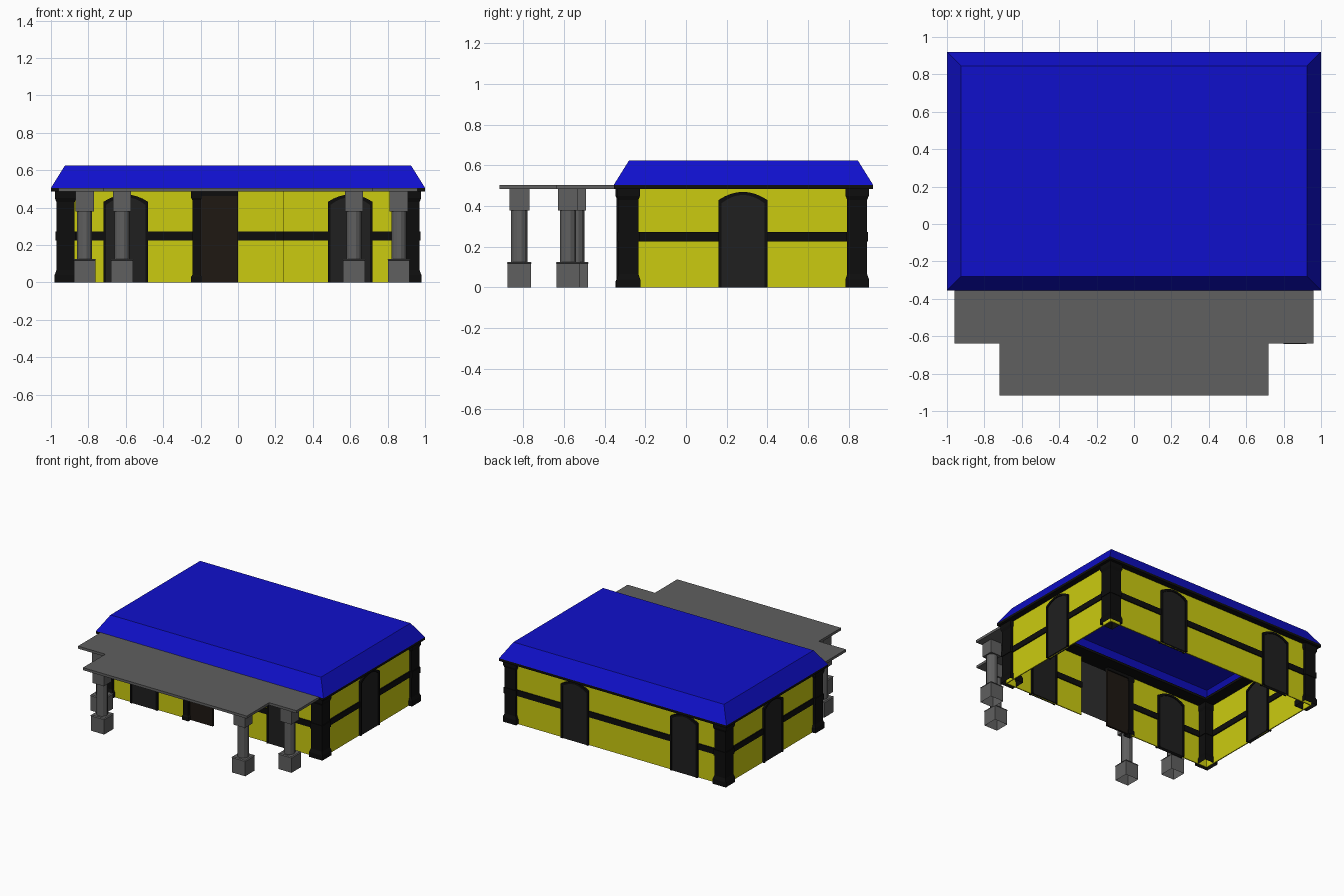
import bpy, bmesh, math
from mathutils import Matrix

if "Cube" in bpy.data.objects:
    bpy.data.objects.remove(bpy.data.objects["Cube"])


def mat(name, rgb):
    m = bpy.data.materials.new(name)
    m.diffuse_color = (*rgb, 1)
    m.use_nodes = True
    m.node_tree.nodes["Principled BSDF"].inputs["Base Color"].default_value = m.diffuse_color
    return m


BLUE = mat("roof_blue", (0.005, 0.005, 0.6))
YELLOW = mat("wall_yellow", (0.6, 0.6, 0.005))
BLACK = mat("timber_black", (0.004, 0.004, 0.004))
DARK = mat("shutter_dark", (0.014, 0.014, 0.014))
BROWN = mat("door_brown", (0.013, 0.009, 0.006))
STONE = mat("stone_grey", (0.115, 0.115, 0.115))

XP, PF, PB = 0.922, -0.283, 0.842      # corner post centres
XW, YF, YB = 0.948, -0.309, 0.868      # wall centre lines
ZT = 0.485                             # top of walls


def finish(name, bm, m):
    me = bpy.data.meshes.new(name)
    bm.to_mesh(me)
    bm.free()
    me.materials.append(m)
    o = bpy.data.objects.new(name, me)
    bpy.context.collection.objects.link(o)
    return o


def box(name, x0, x1, y0, y1, z0, z1, m):
    bm = bmesh.new()
    bmesh.ops.create_cube(bm, size=1)
    for v in bm.verts:
        v.co = ((x0 + x1) / 2 + v.co.x * (x1 - x0),
                (y0 + y1) / 2 + v.co.y * (y1 - y0),
                (z0 + z1) / 2 + v.co.z * (z1 - z0))
    return finish(name, bm, m)


def extrude(name, pts, lo, hi, m, matrix=Matrix()):
    """Polygon in local xy, extruded from z = lo to z = hi, then placed."""
    bm = bmesh.new()
    lower = [bm.verts.new((x, y, lo)) for x, y in pts]
    upper = [bm.verts.new((x, y, hi)) for x, y in pts]
    bm.faces.new(lower)
    bm.faces.new(upper)
    for i in range(len(pts)):
        j = (i + 1) % len(pts)
        bm.faces.new((lower[i], lower[j], upper[j], upper[i]))
    bmesh.ops.recalc_face_normals(bm, faces=bm.faces)
    bm.transform(matrix)
    return finish(name, bm, m)


def stack(name, x, y, profile, m, sides=4):
    """Post with a regular cross-section, open below; profile is (half width, z)."""
    bm = bmesh.new()
    k = 1 / math.cos(math.pi / sides)
    rings = []
    for r, z in profile:
        rings.append([bm.verts.new((x + r * k * math.cos(a), y + r * k * math.sin(a), z))
                      for a in ((i + 0.5) * 2 * math.pi / sides for i in range(sides))])
    for a, b in zip(rings, rings[1:]):
        for i in range(sides):
            j = (i + 1) % sides
            bm.faces.new((a[i], a[j], b[j], b[i]))
    bm.faces.new(rings[-1])
    return finish(name, bm, m)


# Roof: hollow blue shell with sloped edges
bm = bmesh.new()
rects = [[bm.verts.new((x, y, z)) for x, y in ((-a, f), (a, f), (a, b), (-a, b))]
         for a, f, b, z in ((1, -0.355, 0.92, 0.505), (0.925, -0.28, 0.845, 0.625))]
for i in range(4):
    j = (i + 1) % 4
    bm.faces.new((rects[0][i], rects[0][j], rects[1][j], rects[1][i]))
bm.faces.new(rects[1])
finish("roof", bm, BLUE)

# Black eave ring under the roof
for n, y0, y1 in (("front", -0.355, -0.205), ("back", 0.77, 0.92)):
    box(f"eave_{n}", -1, 1, y0, y1, ZT, 0.505, BLACK)
for n, s in (("left", -1), ("right", 1)):
    box(f"eave_{n}", min(s, s * 0.85), max(s, s * 0.85), -0.205, 0.77, ZT, 0.505, BLACK)

# Walls and their middle beams; the front leaves the doorway open
T, B = 0.004, 0.012
for n, x0, x1, y0, y1 in (("front_left", -XW, -0.24, YF, YF), ("front_right", 0.24, XW, YF, YF),
                          ("back", -XW, XW, YB, YB),
                          ("left", -XW, -XW, YF, YB), ("right", XW, XW, YF, YB)):
    dx, dy = (0, 1) if y0 == y1 else (1, 0)
    box(f"wall_{n}", x0 - T * dx, x1 + T * dx, y0 - T * dy, y1 + T * dy, 0, ZT, YELLOW)
    box(f"beam_{n}", x0 - B * dx, x1 + B * dx, y0 - B * dy, y1 + B * dy, 0.225, 0.272, BLACK)

# Corner posts with base, collar and cap
POST = [(.058, 0), (.058, .04), (.049, .065), (.049, .225), (.054, .225), (.054, .272),
        (.049, .272), (.049, .43), (.057, .45), (.057, ZT)]
for x in (-XP, XP):
    for n, y in (("front", PF), ("back", PB)):
        stack(f"corner_post_{n}", x, y, POST, BLACK)


# Arched shutters: black frame and dark panel running through the wall
def arch(half, spring, top, n=8):
    ts = [1 - 2 * i / n for i in range(n + 1)]
    return [(half * t, spring + (top - spring) * (1 - t * t)) for t in ts]


def shutter(x, y, turn):
    place = (Matrix.Translation((x, y, 0)) @ Matrix.Rotation(turn, 4, 'Z')
             @ Matrix.Rotation(math.pi / 2, 4, 'X'))
    outer, inner = arch(.12, .43, .47), arch(.105, .415, .455)
    rim = [(.12, 0)] + outer + [(-.12, 0), (-.105, 0)] + inner[::-1] + [(.105, 0)]
    extrude("shutter_frame", rim, -.02, .02, BLACK, place)
    extrude("shutter_panel", [(.105, 0)] + inner + [(-.105, 0)], -.014, .014, DARK, place)


for x, y, t in ((-.6, YF, 0), (.6, YF, 0), (-.6, YB, 0), (.36, YB, 0),
                (-XW, .28, math.pi / 2), (XW, .28, math.pi / 2)):
    shutter(x, y, t)

# Half-closed front door with its jamb and lintel
box("front_door", -.2, 0, YF - .008, YF + .008, 0, .462, BROWN)
box("door_lintel", -.24, 0, YF - .016, YF + .016, .462, ZT, BLACK)
stack("door_jamb", -.222, YF - .01, [(.028, 0), (.028, .03), (.022, .04), (.022, .44),
                                     (.028, .45), (.028, ZT)], BLACK)

# Stepped porch slab
extrude("porch_slab", [(-.96, -.355), (-.96, -.638), (-.72, -.638), (-.72, -.918),
                       (.72, -.918), (.72, -.638), (.96, -.638), (.96, -.355)], ZT, .505, STONE)

# Porch columns: square base, round shaft, square capital
for x, y in ((-.62, -.82), (.62, -.82), (-.82, -.54), (.86, -.58)):
    stack("column_base", x, y, [(.058, 0), (.058, .118), (.062, .12), (.055, .126)], STONE)
    stack("column_shaft", x, y, [(.04, .12), (.04, .385)], STONE, 12)
    box("column_capital", x - .049, x + .049, y - .049, y + .049, .378, ZT, STONE)
